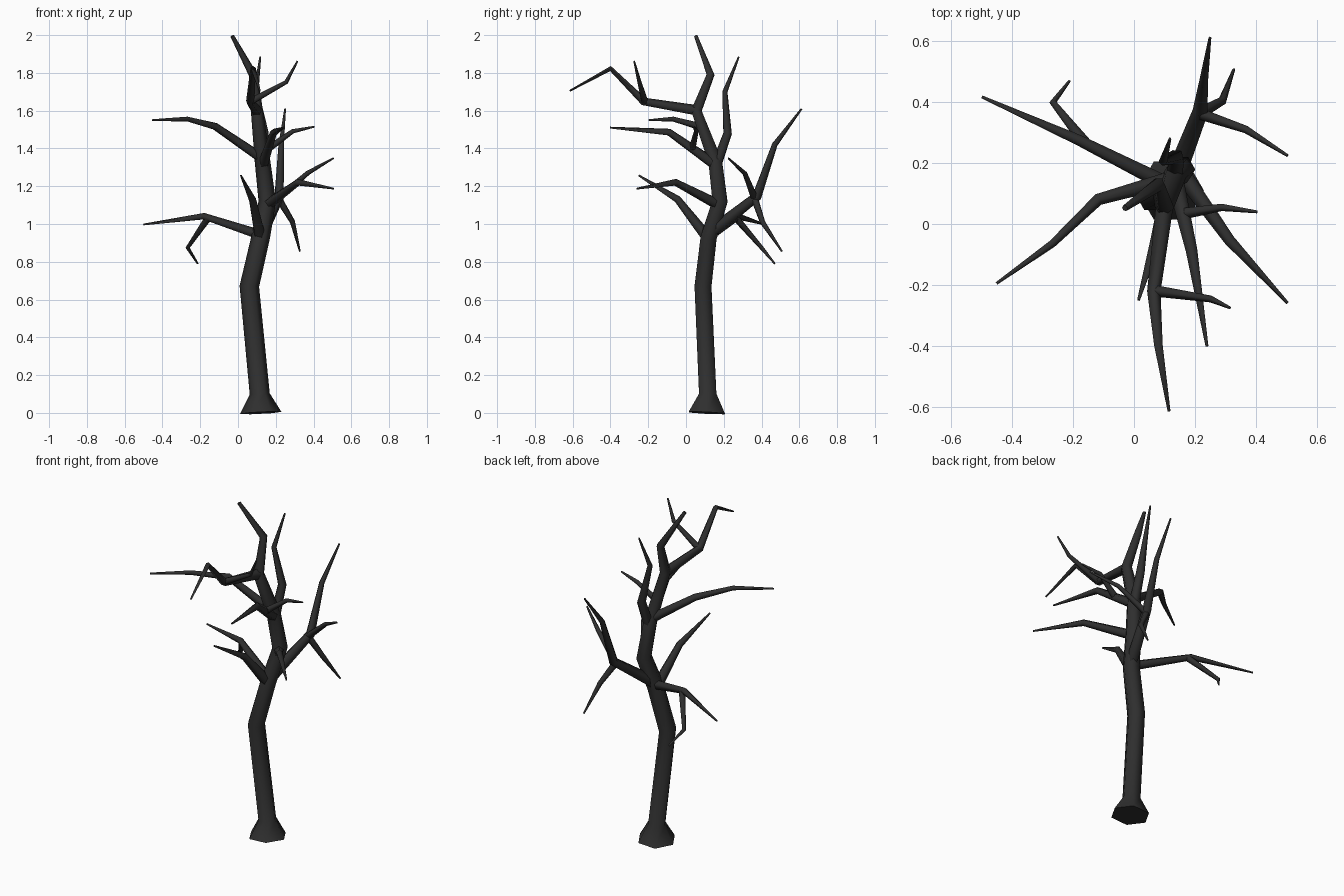
import bpy, bmesh, math
from mathutils import Vector

if "Cube" in bpy.data.objects:
    bpy.data.objects.remove(bpy.data.objects["Cube"])

bark = bpy.data.materials.new("charcoal bark")
bark.diffuse_color = (0.028, 0.028, 0.028, 1)
bark.use_nodes = True
bark.node_tree.nodes["Principled BSDF"].inputs["Base Color"].default_value = bark.diffuse_color


def limb(name, P, radii, sides, ref=(0, 0, 1)):
    """Tapered faceted tube along the points P, mitred at each bend."""
    bm = bmesh.new()
    axis, rings = Vector(ref), []
    for i, p in enumerate(P):
        d_in = (p - P[i - 1]).normalized() if i else (P[1] - p).normalized()
        d_out = (P[i + 1] - p).normalized() if i < len(P) - 1 else d_in
        t = (d_in + d_out).normalized()
        axis = (axis - t * axis.dot(t)).normalized()   # carry the frame along
        side = t.cross(axis)
        angles = [2 * math.pi * k / sides for k in range(sides)]
        rings.append([bm.verts.new(p + (axis * math.cos(a) + side * math.sin(a)) * radii[i])
                      for a in angles])
    for r0, r1 in zip(rings, rings[1:]):
        for k in range(sides):
            j = (k + 1) % sides
            bm.faces.new((r0[k], r0[j], r1[j], r1[k]))
    bm.faces.new(rings[0][::-1])
    bm.faces.new(rings[-1])
    bmesh.ops.recalc_face_normals(bm, faces=bm.faces)
    me = bpy.data.meshes.new(name)
    bm.to_mesh(me)
    bm.free()
    me.materials.append(bark)
    ob = bpy.data.objects.new(name, me)
    bpy.context.collection.objects.link(ob)
    bpy.ops.object.select_all(action='DESELECT')
    bpy.context.view_layer.objects.active = ob
    ob.select_set(True)
    bpy.ops.object.shade_smooth_by_angle(angle=math.radians(75))


# trunk, with the root flare at the bottom
trunk = [Vector(p) for p in (
    (0.12, 0.11, 0), (0.115, 0.115, 0.1), (0.06, 0.09, 0.67), (0.12, 0.12, 0.93),
    (0.155, 0.18, 1.12), (0.13, 0.155, 1.33), (0.1, 0.055, 1.6), (0.08, 0.13, 1.79),
    (-0.03, 0.052, 1.995))]
limb("trunk", trunk, [0.053 - 0.043 * (p.z / 2) ** 3.2 if p.z else 0.11 for p in trunk], 6, (1, 0, 0))


def trunk_at(z):
    """Centre of the trunk at height z."""
    for a, b in zip(trunk, trunk[1:]):
        if a.z <= z <= b.z:
            return a.lerp(b, (z - a.z) / (b.z - a.z))


def branch(name, start, r, *pts):
    """Branch from a start point, thinning with distance to a fine tip."""
    P = [start] + [Vector(p) for p in pts]
    run = [0]
    for a, b in zip(P, P[1:]):
        run.append(run[-1] + (b - a).length)
    limb(name, P, [r + (0.005 - r) * (d / run[-1]) ** 1.3 for d in run], 5)
    return P


def twig(name, parent, along, *pts):
    """Thin twig forking off the first stretch of a branch."""
    branch(name, parent[0].lerp(parent[1], along), 0.02, *pts)


# lower crown
low_left = branch("low_left_branch", trunk_at(0.94), 0.028, (-0.18, 0.275, 1.04), (-0.5, 0.418, 0.997))
twig("low_left_twig", low_left, 0.93, (-0.267, 0.4, 0.875), (-0.213, 0.47, 0.79))

back = branch("back_branch", trunk_at(0.95), 0.036, (0.22, 0.375, 1.145), (0.23, 0.47, 1.42), (0.25, 0.612, 1.61))
twig("back_twig_right", back, 0.95, (0.37, 0.31, 1.27), (0.505, 0.225, 1.348))
twig("back_twig_low", back, 0.95, (0.29, 0.405, 1.01), (0.328, 0.508, 0.855))

branch("right_front_branch", trunk_at(1.1), 0.03, (0.315, -0.055, 1.22), (0.505, -0.26, 1.187))
branch("front_low_branch", trunk_at(0.92), 0.032, (0.075, -0.045, 1.13), (0.015, -0.25, 1.257))

# upper crown
branch("upper_left_branch", trunk_at(1.345), 0.028,
       (-0.12, 0.08, 1.515), (-0.27, -0.065, 1.555), (-0.452, -0.195, 1.55))
upper_front = branch("upper_front_branch", trunk_at(1.31), 0.03, (0.19, -0.09, 1.485), (0.24, -0.402, 1.51))
twig("upper_front_twig", upper_front, 0.5, (0.29, 0.055, 1.49), (0.405, 0.04, 1.515))
branch("upper_back_branch", trunk_at(1.3), 0.03,
       (0.14, 0.222, 1.48), (0.095, 0.207, 1.7), (0.118, 0.28, 1.885))
top_front = branch("top_front_branch", trunk_at(1.6), 0.03,
                   (0.065, -0.225, 1.647), (0.08, -0.4, 1.822), (0.115, -0.615, 1.705))
twig("top_front_twig", top_front, 0.98, (0.255, -0.247, 1.75), (0.315, -0.275, 1.862))
